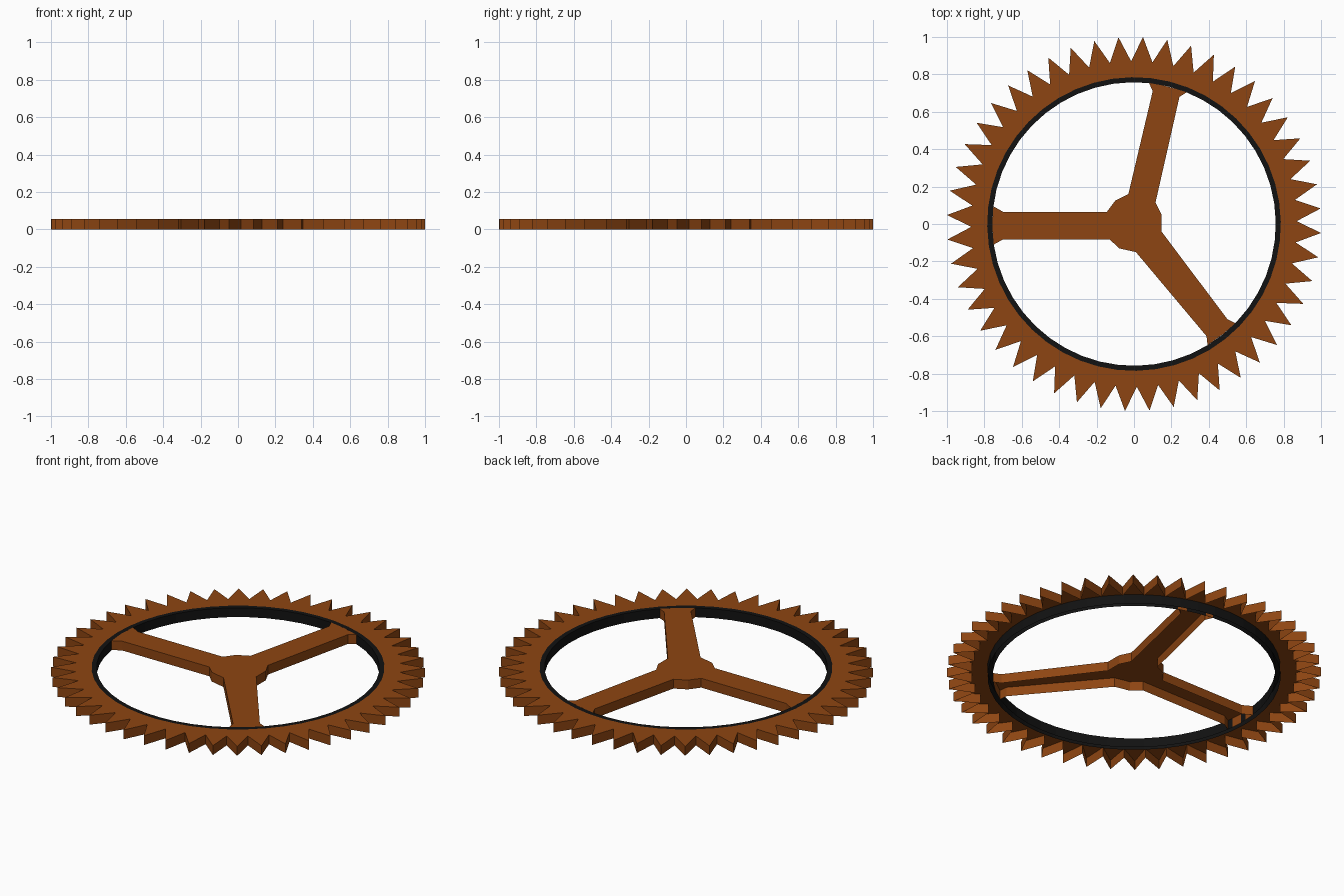
import bpy
from math import cos, sin, radians

if "Cube" in bpy.data.objects:
    bpy.data.objects.remove(bpy.data.objects["Cube"])

H = 0.055          # height of the wheel
TEETH = 48
STEP = 360 / TEETH
PHASE = 4.75       # angle of the first tooth tip
R_TIP, R_VALLEY, R_RING_OUT, R_RING_IN = 1.001, 0.87, 0.785, 0.758


def polar(r, deg):
    return (r * cos(radians(deg)), r * sin(radians(deg)))


def material(name, rgb):
    m = bpy.data.materials.new(name)
    m.diffuse_color = (*rgb, 1)
    m.use_nodes = True
    m.node_tree.nodes["Principled BSDF"].inputs["Base Color"].default_value = m.diffuse_color
    return m


def make(name, verts, faces, mat):
    mesh = bpy.data.meshes.new(name)
    mesh.from_pydata(verts, [], faces)
    mesh.materials.append(mat)
    mesh.update()
    obj = bpy.data.objects.new(name, mesh)
    bpy.context.collection.objects.link(obj)
    return obj


def loop(points, z):
    return [(x, y, z) for x, y in points]


def walls(top, bottom, n, inward=False):
    """Quads joining a top loop to a bottom loop (start indices given)."""
    quads = []
    for i in range(n):
        j = (i + 1) % n
        q = (bottom + i, bottom + j, top + j, top + i)
        quads.append(q[::-1] if inward else q)
    return quads


brown = material("brown", (0.27, 0.06, 0.006))
black = material("black", (0.006, 0.006, 0.006))

valley_angles = [PHASE + (i - 0.5) * STEP for i in range(TEETH)]

# Toothed rim: flat top and outer walls, open underneath
outline = []
for a in valley_angles:
    outline += [polar(R_VALLEY, a), polar(R_TIP, a + STEP / 2)]
inner = [polar(R_RING_OUT, a) for a in valley_angles]
n = len(outline)
verts = loop(outline, H) + loop(outline, 0) + loop(inner, H)
faces = walls(0, n, n)
for i in range(TEETH):
    j = (i + 1) % TEETH
    faces.append((2 * i, 2 * i + 1, 2 * j, 2 * n + j, 2 * n + i))
make("toothed_rim", verts, faces, brown)

# Black lining ring: top band with inner and outer walls
outer = [polar(R_RING_OUT, a) for a in valley_angles]
inner = [polar(R_RING_IN, a) for a in valley_angles]
n = TEETH
verts = loop(outer, H) + loop(outer, 0) + loop(inner, H) + loop(inner, 0)
faces = walls(0, n, n) + walls(2 * n, 3 * n, n, inward=True)
faces += walls(2 * n, 0, n)
make("lining_ring", verts, faces, black)

# Hub with three spokes flared at the ends: hollow shell open underneath
spokes = [
    # right-hand flare, left-hand flare and roots of each spoke, counter-clockwise
    [(0.147, 0.05), (0.115, 0.115), (0.243, 0.68), (0.283, 0.705),
     (0.18, 0.735), (0.08, 0.755), (0.10, 0.71), (-0.03, 0.16)],
    [(-0.10, 0.125), (-0.145, 0.065), (-0.70, 0.065), (-0.752, 0.095),
     (-0.758, -0.008), (-0.75, -0.11), (-0.70, -0.082), (-0.13, -0.082)],
    [(-0.08, -0.13), (0.01, -0.15), (0.388, -0.60), (0.393, -0.648),
     (0.474, -0.59), (0.543, -0.53), (0.50, -0.51), (0.147, -0.04)],
]
outline = [p for s in spokes for p in s]
n = len(outline)
verts = loop(outline, H) + loop(outline, 0)
faces = walls(0, n, n)
# each spoke top, plus the hub polygon between the spoke roots
hub = []
for k in range(3):
    b = 8 * k
    faces.append((b + 1, b + 2, b + 6, b + 7))
    faces.append((b + 2, b + 3, b + 4, b + 5, b + 6))
    hub += [b, b + 1, b + 7]
faces.append(tuple(hub))
make("hub_and_spokes", verts, faces, brown)
